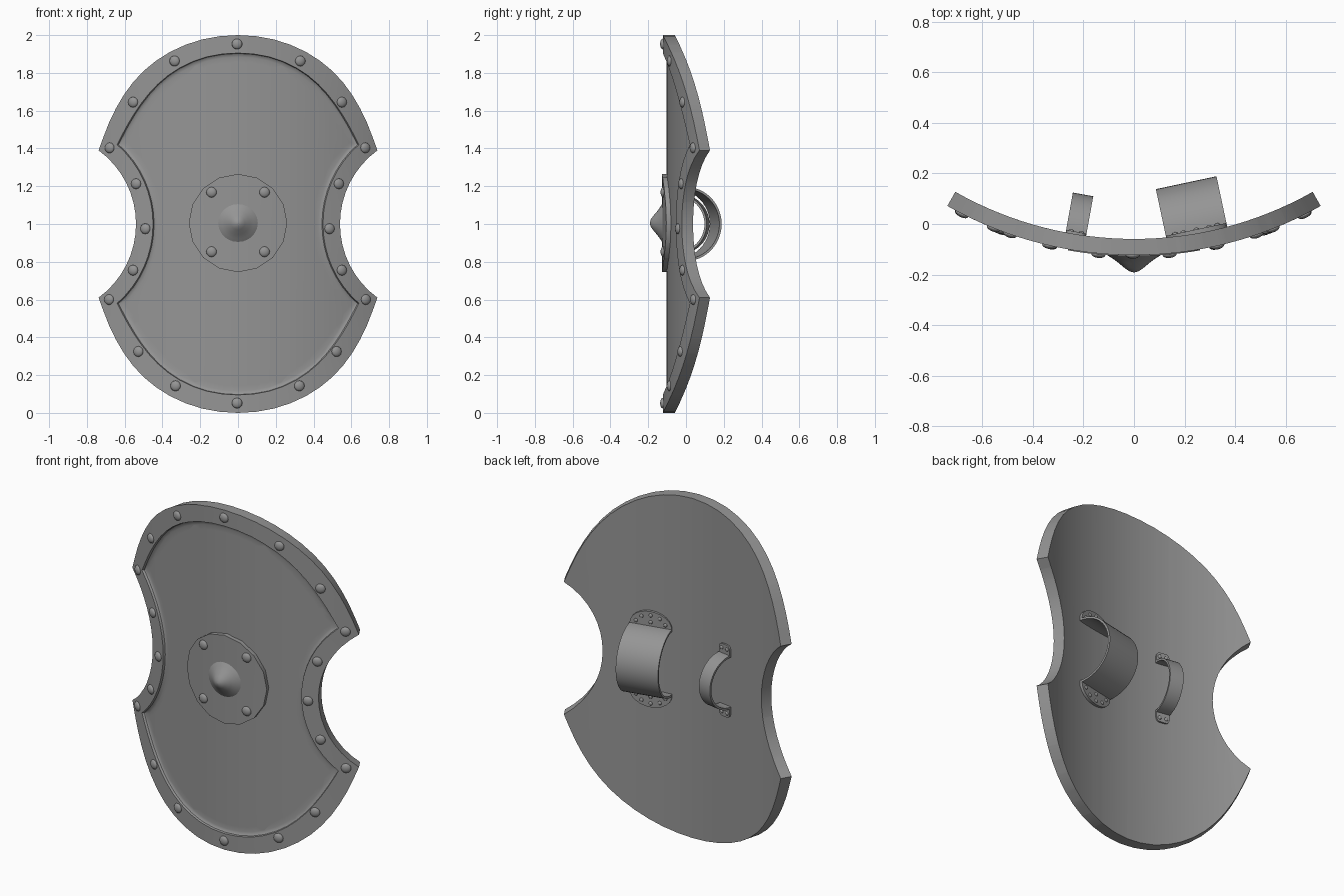
import bpy, bmesh
from math import sin, cos, asin, pi, radians
from mathutils import Matrix

if "Cube" in bpy.data.objects:
    bpy.data.objects.remove(bpy.data.objects["Cube"])

R, CY = 1.498, 1.375          # radius and y centre of the shield's cylindrical bend
iron = bpy.data.materials.new("dark_iron")
iron.diffuse_color = (.3, .3, .3, 1)
iron.use_nodes = True
iron.node_tree.nodes["Principled BSDF"].inputs["Base Color"].default_value = iron.diffuse_color


def bend(x, d, z):
    """Front-view x, depth behind the front surface, height -> bent position."""
    a = asin(x / R)
    return ((R - d) * sin(a), CY - (R - d) * cos(a), z)


def frame(x, d, z):
    return Matrix.Translation(bend(x, d, z)) @ Matrix.Rotation(asin(x / R), 4, 'Z')


def finish(bm, name, angle=30):
    bmesh.ops.recalc_face_normals(bm, faces=bm.faces)
    me = bpy.data.meshes.new(name)
    bm.to_mesh(me)
    bm.free()
    me.materials.append(iron)
    ob = bpy.data.objects.new(name, me)
    bpy.context.collection.objects.link(ob)
    bpy.ops.object.select_all(action='DESELECT')
    ob.select_set(True)
    bpy.context.view_layer.objects.active = ob
    bpy.ops.object.shade_smooth_by_angle(angle=radians(angle))
    return ob


def stack(bm, loops):
    """Bridge matching closed loops and cap both ends."""
    vs = [[bm.verts.new(p) for p in lp] for lp in loops]
    n = len(vs[0])
    for a, b in zip(vs, vs[1:]):
        for i in range(n):
            j = (i + 1) % n
            bm.faces.new((a[i], a[j], b[j], b[i]))
    bm.faces.new(vs[0])
    bm.faces.new(vs[-1])


def slice_and_bend(bm, half, n):
    """Cut into vertical strips so the flat plate can follow the bend."""
    for i in range(1, n):
        x = -half + 2 * half * i / n + 0.0007
        bmesh.ops.bisect_plane(bm, geom=bm.verts[:] + bm.edges[:] + bm.faces[:],
                               plane_co=(x, 0, 0), plane_no=(1, 0, 0), dist=1e-5)
    for v in bm.verts:
        v.co = bend(*v.co)


def refine(p):
    """Insert curve midpoints between the points of a mirrored arc."""
    ext = [(-p[1][0], p[1][1])] + p + [(2 * p[-1][0] - p[-2][0], 2 * p[-1][1] - p[-2][1])]
    out = [p[0]]
    for i in range(1, len(p)):
        a, b, c, d = ext[i - 1:i + 3]
        out.append(tuple((9 * (b[k] + c[k]) - a[k] - d[k]) / 16 for k in (0, 1)))
        out.append(c)
    return out


def outline(quarter, notch_x):
    """Upper right quarter (x, z above middle) plus notch arc, mirrored all round."""
    pts = refine(quarter)
    cx, cz = pts[-1]
    s = cx - notch_x
    r = (cz * cz + s * s) / (2 * s)
    a = asin(cz / r)
    pts += [(notch_x + r - r * cos(a * k / 8), r * sin(a * k / 8)) for k in range(7, -1, -1)]
    right = pts + [(x, -z) for x, z in reversed(pts[:-1])]
    return right + [(-x, z) for x, z in reversed(right[1:-1])]


# Shield plate with raised rim
outer = outline([(0, 1), (.19, .977), (.36, .911), (.50, .81),
                 (.605, .683), (.682, .538), (.738, .39)], .54)
inner = outline([(0, .905), (.165, .885), (.31, .826), (.425, .74),
                 (.515, .635), (.585, .525), (.64, .42)], .45)


def ring(f, d):
    return [(a[0] + (b[0] - a[0]) * f, d, 1 + a[1] + (b[1] - a[1]) * f)
            for a, b in zip(outer, inner)]


bm = bmesh.new()
stack(bm, [ring(0, .064), ring(0, 0), ring(1, 0), ring(1.02, .013),
           ring(1.09, .018), ring(1.22, .021), ring(1.5, .021)])
slice_and_bend(bm, .74, 32)
finish(bm, "shield_plate")

# Central disc
bm = bmesh.new()
circle = [(.26 * cos(k * pi / 8), 1.005 + .26 * sin(k * pi / 8)) for k in range(16)]
stack(bm, [[(x, d, z) for x, z in circle] for d in (.03, -.004)])
slice_and_bend(bm, .26, 12)
finish(bm, "central_disc")

# Pointed boss
bm = bmesh.new()
profile = [(.112, -.118), (.1, -.127), (.084, -.137), (.062, -.153), (.036, -.175),
           (.02, -.186), (.004, -.191)]
stack(bm, [[(r * cos(k * pi / 12), y, 1.005 + r * sin(k * pi / 12)) for k in range(24)]
           for r, y in profile])
finish(bm, "boss_point", 50)


# Rivets
def rivet(bm, m, r, h):
    bmesh.ops.create_uvsphere(bm, u_segments=12, v_segments=8, radius=1,
                              matrix=m @ Matrix.Diagonal((r, h, r, 1))
                              @ Matrix.Rotation(pi / 2, 4, 'X'))


bm = bmesh.new()
side = [(.333, 1.863), (.553, 1.645), (.677, 1.403), (.537, 1.213), (.488, .975),
        (.553, .755), (.68, .60), (.525, .325), (.328, .143)]
for x, z in side:
    for s in (1, -1):
        rivet(bm, frame(s * x - .003, 0, z), .028, .014)
for z in (1.953, .052):
    rivet(bm, frame(-.005, 0, z), .028, .014)
finish(bm, "rim_rivets", 60)

bm = bmesh.new()
for x in (.14, -.14):
    for z in (1.168, .853):
        rivet(bm, frame(x, -.004, z), .028, .014)
finish(bm, "disc_rivets", 60)


# Arm straps on the back
def strap(name, x, turn, width, r, lift, tab, power, rivets):
    m = frame(x, .064, 1) @ Matrix.Rotation(radians(turn), 4, 'Z')
    w, t, n = width / 2, .012, 24
    bm = bmesh.new()
    section = [(rad * sin(pi * k / n) + lift, rad * cos(pi * k / n))
               for rad, ks in ((r, range(n + 1)), (r - t, range(n, -1, -1))) for k in ks]
    lo, hi = [[bm.verts.new((sx, y, z)) for y, z in section] for sx in (-w, w)]
    c = len(section)
    for i in range(c):
        j = (i + 1) % c
        bm.faces.new((lo[i], lo[j], hi[j], hi[i]))
    for e in (lo, hi):                       # arch edges as quads
        for k in range(n):
            bm.faces.new((e[k], e[k + 1], e[c - 2 - k], e[c - 1 - k]))
    # rounded fixing tabs above and below
    for s in (1, -1):
        lp = [(-w, -t), (w, -t)]
        for k in range(13):
            u, v = cos(pi * k / 12), sin(pi * k / 12)
            lp.append((w * (1 if u > 0 else -1) * abs(u) ** (2 / power),
                       tab * max(v, 0) ** (2 / power)))
        stack(bm, [[(px, y, s * (r + pz)) for px, pz in lp] for y in (-.006, lift + .008)])
    bm.transform(m)
    finish(bm, name)
    bm = bmesh.new()
    for px, pz in rivets:
        for s in (1, -1):
            rivet(bm, m @ Matrix.Translation((px, lift + .008, s * (r + pz))), .011, .007)
    finish(bm, name + "_rivets", 60)


arc = [(.09 * cos(a), .062 * sin(a)) for a in (radians(d) for d in (18, 54, 90, 126, 162))]
strap("forearm_strap", .26, 2, .245, .197, .008, .085, 2, arc + [(0, .022)])
strap("hand_grip", -.24, -1, .082, .158, .002, .055, 4, [(.02, .03), (-.02, .03)])
